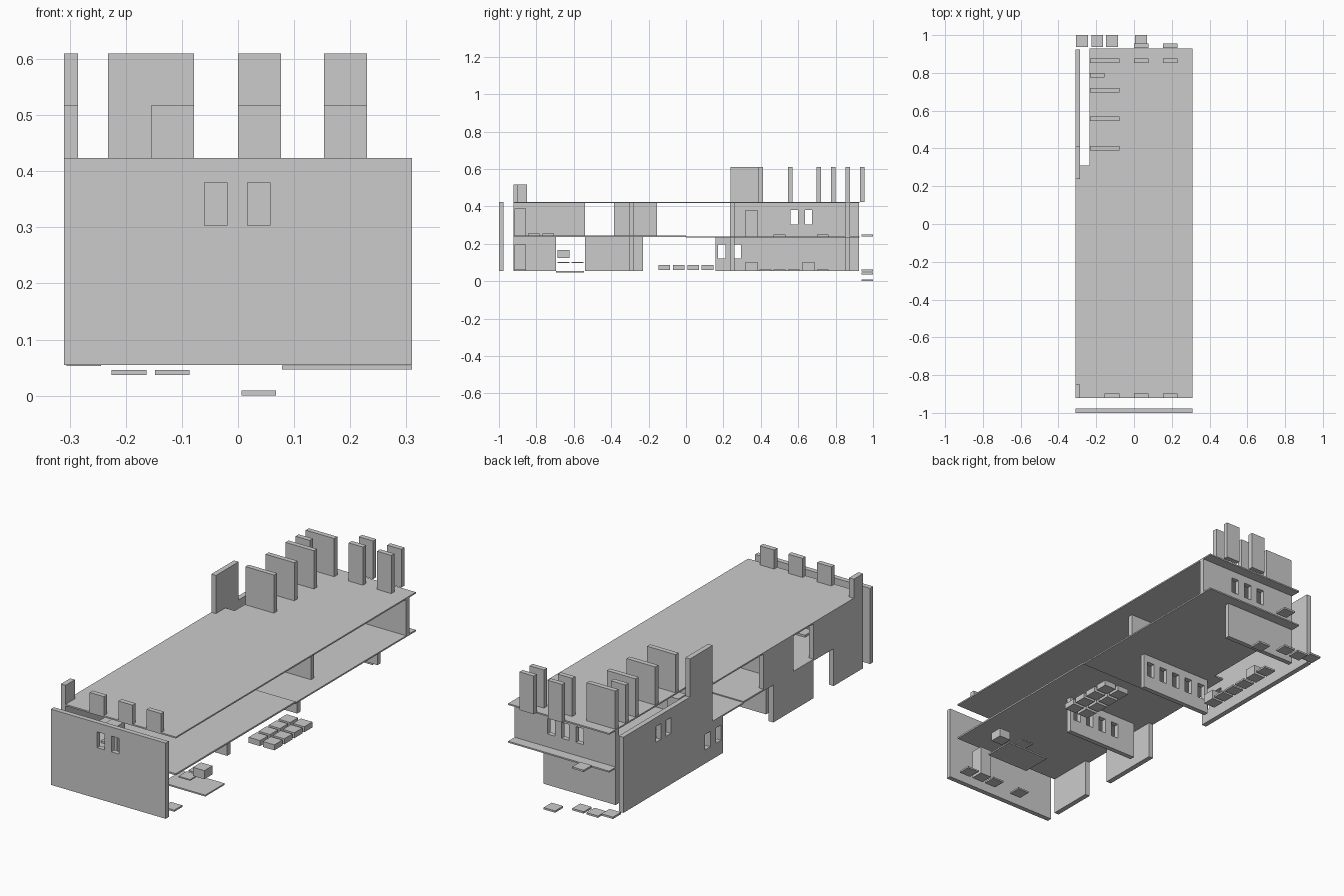
import bpy, bmesh, math
from mathutils import Vector

if "Cube" in bpy.data.objects:
    bpy.data.objects.remove(bpy.data.objects["Cube"])

grey = bpy.data.materials.new("plain_grey")
grey.diffuse_color = (0.6, 0.6, 0.6, 1)
grey.use_nodes = True
grey.node_tree.nodes["Principled BSDF"].inputs["Base Color"].default_value = grey.diffuse_color


def finish(name, bm):
    mesh = bpy.data.meshes.new(name)
    bmesh.ops.recalc_face_normals(bm, faces=bm.faces)
    bm.to_mesh(mesh)
    bm.free()
    mesh.materials.append(grey)
    obj = bpy.data.objects.new(name, mesh)
    bpy.context.collection.objects.link(obj)
    return obj


def box(name, x0, x1, y0, y1, z0, z1):
    bm = bmesh.new()
    bmesh.ops.create_cube(bm, size=1)
    for v in bm.verts:
        v.co = (x0 + (v.co.x + .5) * (x1 - x0),
                y0 + (v.co.y + .5) * (y1 - y0),
                z0 + (v.co.z + .5) * (z1 - z0))
    return finish(name, bm)


def panel(name, axis, t0, t1, solids, holes=()):
    """Flat sheet made of rectangles (u0, u1, v0, v1) less holes, thickened along axis."""
    rects = list(solids) + list(holes)
    us = sorted({u for r in rects for u in r[:2]})
    vs = sorted({v for r in rects for v in r[2:]})
    inside = lambda u, v, rs: any(r[0] < u < r[1] and r[2] < v < r[3] for r in rs)
    place = {'x': lambda u, v: (t0, u, v), 'y': lambda u, v: (u, t0, v),
             'z': lambda u, v: (u, v, t0)}[axis]
    bm = bmesh.new()
    for u0, u1 in zip(us, us[1:]):
        for v0, v1 in zip(vs, vs[1:]):
            u, v = (u0 + u1) / 2, (v0 + v1) / 2
            if inside(u, v, solids) and not inside(u, v, holes):
                bm.faces.new([bm.verts.new(place(*p)) for p in
                              ((u0, v0), (u1, v0), (u1, v1), (u0, v1))])
    bmesh.ops.remove_doubles(bm, verts=bm.verts, dist=1e-5)
    ext = bmesh.ops.extrude_face_region(bm, geom=bm.faces[:], use_keep_orig=True)
    shift = Vector([(t1 - t0) * (a == axis) for a in 'xyz'])
    bmesh.ops.translate(bm, vec=shift,
                        verts=[g for g in ext['geom'] if isinstance(g, bmesh.types.BMVert)])
    bmesh.ops.recalc_face_normals(bm, faces=bm.faces)
    bmesh.ops.dissolve_limit(bm, angle_limit=.01, verts=bm.verts, edges=bm.edges)
    return finish(name, bm)


def windows(centres, z0, z1):
    return [(c - .02, c + .02, z0, z1) for c in centres]


LOW, MID, TOP = .058, .243, .427
LX0, LX1, RX = -.31, -.285, .31       # outer wall faces and right edge
IX = -.235                            # left end of the inner walls
UP_WIN, LOW_WIN = (.306, .383), (.125, .2)

# Floors, both notched beside the left wall
panel("upper_floor", 'z', .42, TOP, [(LX0, RX, -.922, .31), (IX, RX, .31, .928)])
panel("middle_floor_front", 'z', .24, .248, [(LX0, RX, -.922, 0)])
panel("middle_floor_back", 'z', .236, MID, [(LX0, RX, 0, .31), (IX, RX, .31, .928)])

# Front wall with two window openings
panel("front_wall", 'y', -1, -.976, [(LX0, RX, LOW, TOP)], windows((-.04, .037), *UP_WIN))

# Left wall, back part with a raised end
panel("left_wall_back", 'x', LX0, LX1,
      [(.157, .925, LOW, MID), (.237, .925, MID, TOP), (.237, .412, TOP, .613)],
      windows((.578, .655), *UP_WIN) + windows((.192, .275), *LOW_WIN))

# Left wall, front part with stepped openings
panel("left_wall_front", 'x', LX0, LX1,
      [(-.922, -.695, LOW, MID), (-.54, -.23, LOW, MID),
       (-.922, -.54, MID, TOP), (-.385, -.155, MID, TOP), (-.922, -.85, TOP, .52)])

# Cross walls on the two storeys: name, y, right end, storey, window centres
for name, y, x1, upper, wins in (
        ("lower_cross_wall_front", -.305, .155, False, (.114, .037, -.04, -.117)),
        ("lower_cross_wall_middle", .235, .155, False, (.114, .037, -.04, -.117, -.194)),
        ("lower_cross_wall_back", .853, .155, False, ()),
        ("upper_cross_wall_front", -.305, 0, True, ()),
        ("upper_cross_wall_middle", .235, .23, True, ()),
        ("upper_cross_wall_back", .853, RX, True, (.114, .037, -.04))):
    z0, z1 = (MID, TOP - .004) if upper else (LOW, MID - .004)
    panel(name, 'y', y, y + .024, [(IX, x1, z0, z1)],
          windows(wins, *(UP_WIN if upper else LOW_WIN)))

# Front parapet blocks
for x in (-.155, 0, .153):
    box("front_parapet_block", x, x + .077, -.922, -.898, TOP, .52)

# Back roof: pairs of upright blocks, then the row of long partitions
for x in (0, .153):
    for y in (.853, .931):
        box("back_parapet_block", x, x + .077, y, y + .024, TOP, .613)
for y, x1 in ((.388, -.078), (.545, -.078), (.697, -.078), (.775, -.155), (.853, -.078)):
    box("roof_partition", -.232, x1, y, y + .024, TOP, .613)


# Square blocks and plates on the layout grid
def block(name, x, y, z0, z1):
    return box(name, x - .031, x + .031, y - .031, y + .031, z0, z1)


for x, z in ((-.275, .056), (-.194, .04), (-.117, .04), (.037, .003), (-.117, .243)):
    block("back_step_plate", x, .969, z, z + .009)
for x in (.268, .114, -.04):
    block("front_floor_plate", x, -.887, LOW, .066)
block("lower_front_cabinet", .191, -.887, LOW, .2)
block("upper_front_cabinet", -.04, -.887, .248, .393)

# Crates in a two by four grid
for x in (.191, .268):
    for i in range(4):
        block("crate", x, -.116 + i * .077, .063, .09)

# Lower furniture row beside the left wall
for y, h in ((.35, .105), (.425, .067), (.5, .067), (.577, .067), (.655, .105), (.732, .067)):
    block("lower_furniture", -.194, y, LOW, h)

# Upper furniture
block("upper_back_cabinet", -.194, .35, MID, .383)
for x, y in ((-.117, -.815), (-.117, -.737), (-.194, .5), (-.194, .732)):
    block("upper_floor_plate", x, y, MID, .258 if y < 0 else .252)

# Raised landing with its box and two shelves
box("side_landing", .078, RX, -.695, -.545, .05, .057)
block("landing_box", .268, -.655, .128, .17)
for y in (-.655, -.58):
    block("landing_shelf", .191, y, .1, .106)

# Ground level at the lowest plate
for o in bpy.data.objects:
    o.location.z = -.003
